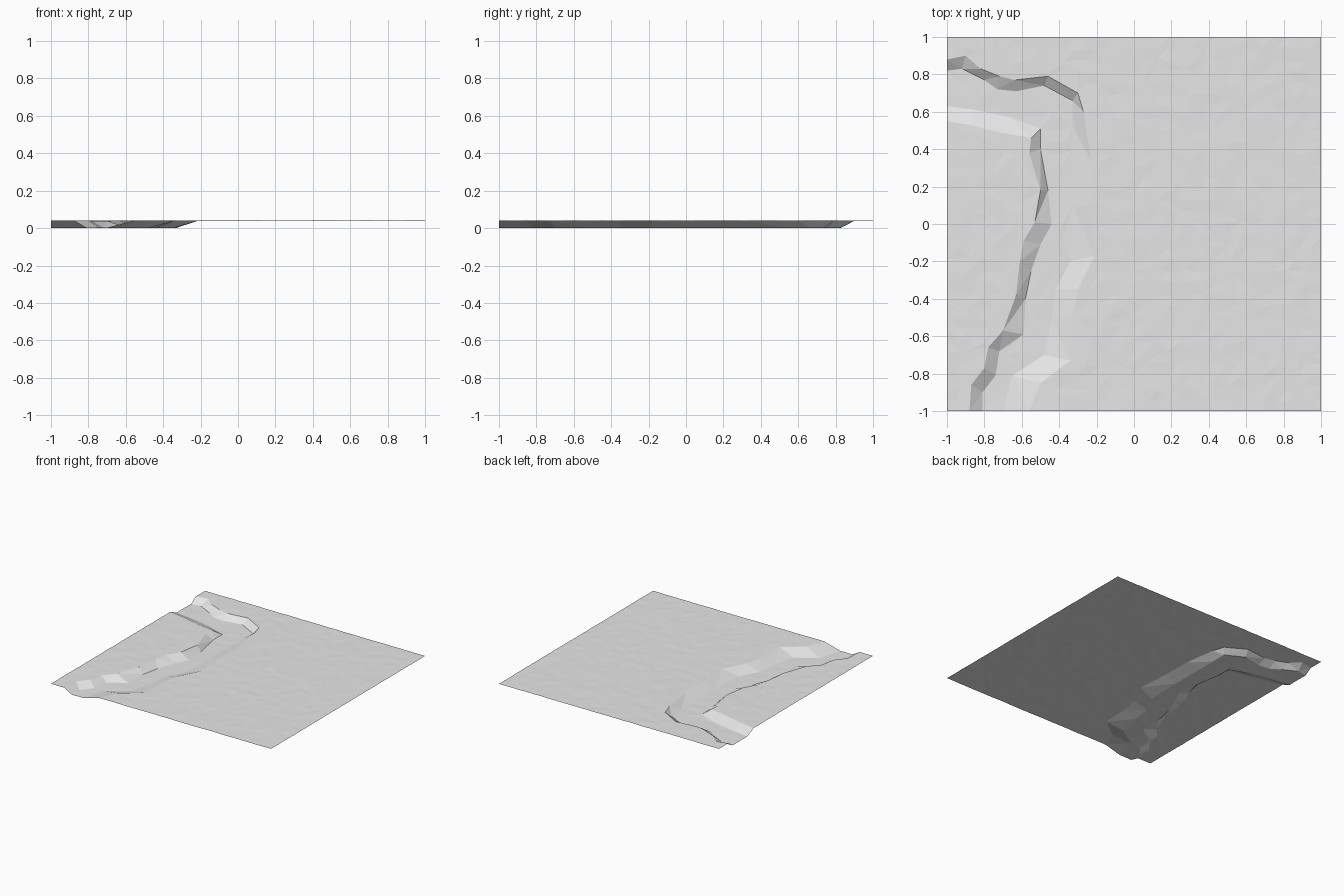
import bpy
import random
from mathutils import Vector
from mathutils.geometry import delaunay_2d_cdt, intersect_point_line

if "Cube" in bpy.data.objects:
    bpy.data.objects.remove(bpy.data.objects["Cube"], do_unlink=True)

random.seed(4)
GROUND = 0.041      # height of the plain
ROUGH = 0.0025      # height of the small bumps
CELLS = 32          # grid cells along one side
CELL = 2 / CELLS

# River banks: rim x, rim y, foot x, foot y
inner_bank = [
    (-.88, -1, -.81, -1), (-.87, -.86, -.81, -.9), (-.8, -.77, -.74, -.81),
    (-.78, -.66, -.72, -.68), (-.7, -.57, -.59, -.59), (-.63, -.38, -.58, -.4),
    (-.61, -.2, -.55, -.25), (-.59, -.09, -.5, -.11), (-.53, .01, -.44, 0),
    (-.5, .18, -.46, .18), (-.56, .38, -.5, .4), (-.55, .46, -.5, .51),
    (-.72, .49, -.66, .57), (-.88, .53, -.85, .61), (-1, .55, -1, .63),
]
outer_bank = [
    (-1, .88, -1, .82), (-.9, .9, -.92, .83), (-.82, .83, -.8, .77),
    (-.72, .79, -.73, .72), (-.64, .77, -.63, .71), (-.46, .79, -.48, .74),
    (-.3, .7, -.33, .66), (-.27, .6, -.33, .53), (-.23, .34, -.33, .4),
    (-.23, .1, -.33, .1), (-.21, -.17, -.34, -.2), (-.3, -.35, -.42, -.35),
    (-.33, -.49, -.44, -.51), (-.34, -.73, -.48, -.7), (-.5, -.85, -.65, -.81),
    (-.56, -1, -.7, -1),
]


def inside(p, outline):
    """Tell whether p lies within a closed outline."""
    result = False
    for a, b in zip(outline, outline[1:] + outline[:1]):
        if (a.y > p.y) != (b.y > p.y):
            if p.x < a.x + (p.y - a.y) * (b.x - a.x) / (b.y - a.y):
                result = not result
    return result


def distance(p, a, b):
    """Distance from p to the segment from a to b."""
    near, t = intersect_point_line(p, a, b)
    t = min(max(t, 0), 1)
    return (p - a.lerp(b, t)).length


def bump():
    return random.uniform(0, ROUGH)


points, heights, edges, segments = [], [], [], []
rim_outline, foot_outline = [], []

# Rim and foot lines with rungs between them
for bank in (inner_bank, outer_bank):
    previous = None
    for rx, ry, fx, fy in bank:
        rim, foot = Vector((rx, ry)), Vector((fx, fy))
        i = len(points)
        points += [rim, foot]
        heights += [GROUND - bump(), bump()]
        edges.append((i, i + 1))
        if previous is not None:
            for k in (0, 1):
                edges.append((previous + k, i + k))
                segments.append((points[previous + k], points[i + k]))
        previous = i
        rim_outline.append(rim)
        foot_outline.append(foot)

# Loose grid for the plain and the river bed
for row in range(CELLS + 1):
    for col in range(CELLS + 1):
        p = Vector((col * CELL - 1, row * CELL - 1))
        on_x, on_y = col in (0, CELLS), row in (0, CELLS)
        if not on_x and not on_y:
            p.x += random.uniform(-.2, .2) * CELL
            p.y += random.uniform(-.2, .2) * CELL
        if not (on_x and on_y):
            if min(distance(p, a, b) for a, b in segments) < CELL * .5:
                continue
        in_bed = inside(p, foot_outline)
        if inside(p, rim_outline) and not in_bed:
            continue
        points.append(p)
        heights.append(bump() if in_bed else GROUND - bump())

# Terrain sheet
flat, _, faces, sources, _, _ = delaunay_2d_cdt(points, edges, [], 0, 1e-6)
verts = [(p.x, p.y, heights[src[0]] if src else GROUND)
         for p, src in zip(flat, sources)]
mesh = bpy.data.meshes.new("terrain_with_river_bed")
mesh.from_pydata(verts, [], [list(f) for f in faces])
mesh.update()
terrain = bpy.data.objects.new("terrain_with_river_bed", mesh)
bpy.context.collection.objects.link(terrain)

# Single pale grey material
colour = (0.8, 0.8, 0.8, 1)
grey = bpy.data.materials.new("pale_grey")
grey.use_nodes = True
grey.diffuse_color = colour
grey.node_tree.nodes["Principled BSDF"].inputs["Base Color"].default_value = colour
mesh.materials.append(grey)
